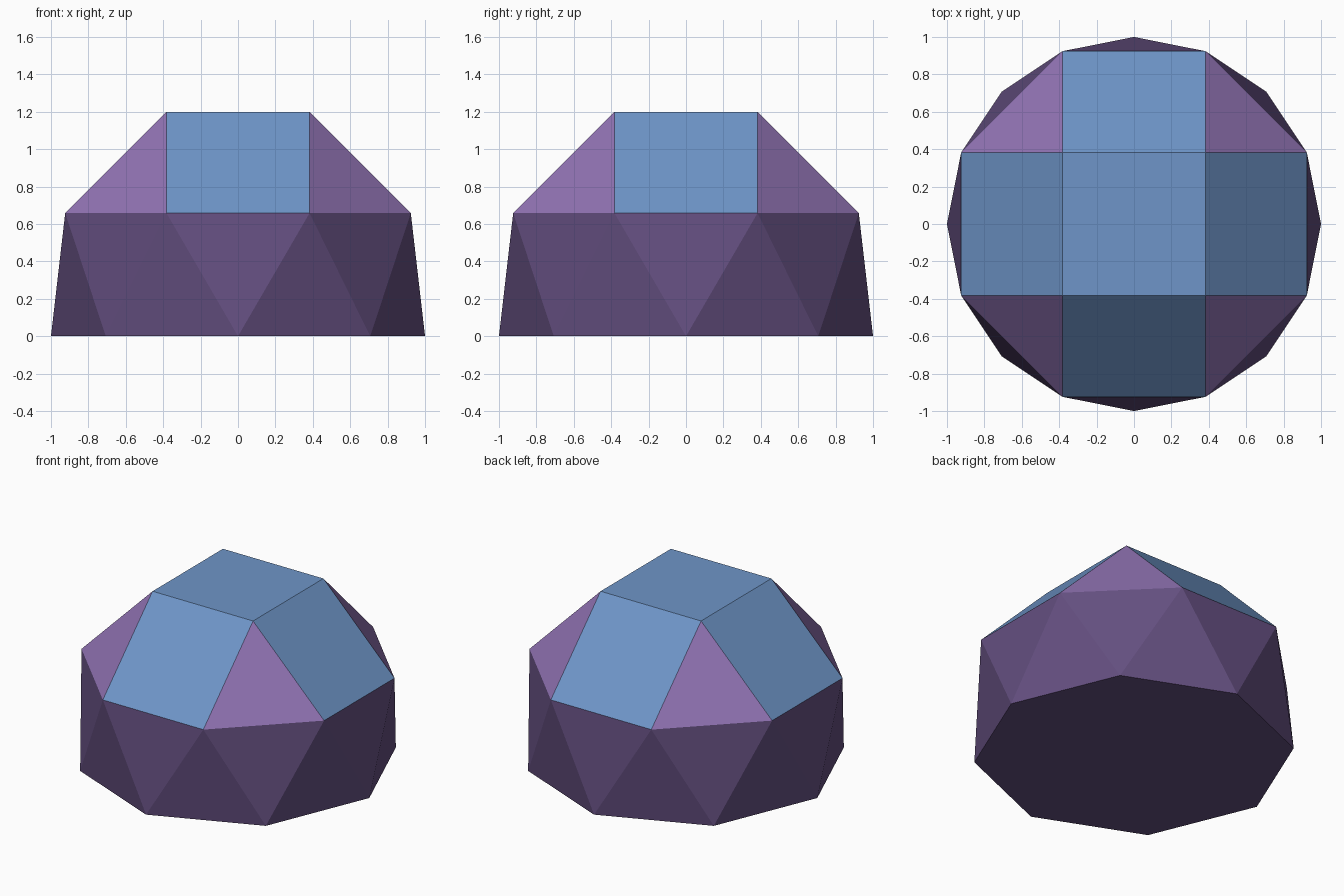
import bpy, bmesh, math

if "Cube" in bpy.data.objects:
    bpy.data.objects.remove(bpy.data.objects["Cube"])


def material(name, srgb):
    m = bpy.data.materials.new(name)
    lin = [((c / 255 + 0.055) / 1.055) ** 2.4 for c in srgb]
    m.diffuse_color = (*lin, 1.0)
    m.use_nodes = True
    m.node_tree.nodes["Principled BSDF"].inputs["Base Color"].default_value = m.diffuse_color
    return m


MATERIALS = [material("sky blue", (110, 149, 200)),
             material("light purple", (145, 115, 180)),
             material("dark purple", (100, 79, 128))]

EDGE = 2 * math.sin(math.pi / 8)       # every edge has the same length
Z_MID = 0.8604 * EDGE                  # height of the octagonal antiprism
Z_TOP = Z_MID + EDGE / math.sqrt(2)    # height of the square cap


def ring(bm, count, radius, z, start):
    """Regular ring of vertices, counter-clockwise seen from above."""
    return [bm.verts.new((radius * math.cos(start + math.tau * i / count),
                          radius * math.sin(start + math.tau * i / count), z))
            for i in range(count)]


bm = bmesh.new()
base = ring(bm, 8, 1.0, 0.0, 0.0)
mid = ring(bm, 8, 1.0, Z_MID, math.pi / 8)
top = ring(bm, 4, EDGE / math.sqrt(2), Z_TOP, math.pi / 4)

# base octagon and top square
bm.faces.new(base[::-1])
bm.faces.new(top)

# drum: band of sixteen alternating triangles
for i in range(8):
    j = (i + 1) % 8
    bm.faces.new((base[i], base[j], mid[i]))
    bm.faces.new((base[j], mid[j], mid[i]))

# cap: corner triangles alternating with sloping squares
for k in range(4):
    a, b, c = mid[2 * k], mid[2 * k + 1], mid[(2 * k + 2) % 8]
    bm.faces.new((a, b, top[k]))
    bm.faces.new((b, c, top[(k + 1) % 4], top[k]))

bm.normal_update()

# squares are blue, cap triangles light purple, drum and base dark purple
for f in bm.faces:
    if len(f.verts) == 4:
        f.material_index = 0
    elif f.calc_center_median().z > Z_MID:
        f.material_index = 1
    else:
        f.material_index = 2

mesh = bpy.data.meshes.new("faceted_dome")
bm.to_mesh(mesh)
bm.free()
for m in MATERIALS:
    mesh.materials.append(m)
dome = bpy.data.objects.new("faceted_dome", mesh)
bpy.context.collection.objects.link(dome)
